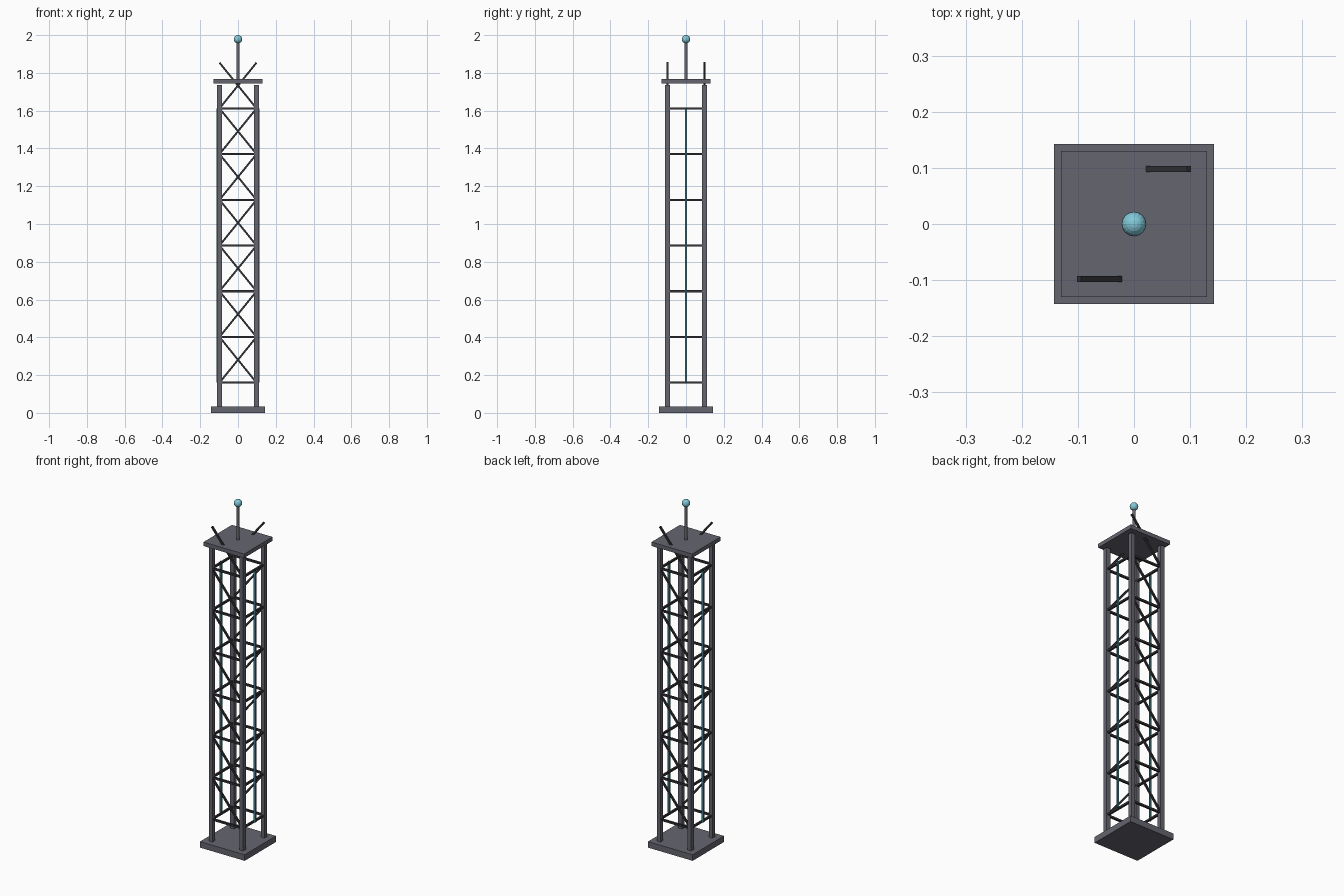
import bpy
from mathutils import Vector

if "Cube" in bpy.data.objects:
    bpy.data.objects.remove(bpy.data.objects["Cube"])


def material(name, rgb):
    m = bpy.data.materials.new(name)
    m.diffuse_color = (*rgb, 1)
    m.use_nodes = True
    m.node_tree.nodes["Principled BSDF"].inputs["Base Color"].default_value = m.diffuse_color
    return m


STEEL = material("steel", (0.13, 0.13, 0.16))
DARK = material("dark_steel", (0.035, 0.035, 0.04))
CABLE = material("cable_teal", (0.06, 0.2, 0.24))
LAMP = material("lamp_blue", (0.22, 0.58, 0.68))


def finish(name, mat):
    ob = bpy.context.object
    ob.name = name
    ob.data.materials.append(mat)
    return ob


def box(name, lo, hi, mat):
    lo, hi = Vector(lo), Vector(hi)
    bpy.ops.mesh.primitive_cube_add(size=1, location=(lo + hi) / 2)
    ob = finish(name, mat)
    ob.scale = hi - lo
    return ob


def beam(name, a, b, t, mat):
    # square bar between two points
    a, b = Vector(a), Vector(b)
    bpy.ops.mesh.primitive_cube_add(size=1, location=(a + b) / 2)
    ob = finish(name, mat)
    ob.scale = (t, t, (b - a).length)
    ob.rotation_euler = (b - a).to_track_quat('Z', 'Y').to_euler()
    return ob


R = 0.098           # leg offset from the axis
Z0, STEP = 0.16, 0.242
LEVELS = 7

# foot and top plates
box("base_plate", (-0.143, -0.143, 0), (0.143, 0.143, 0.035), STEEL)
box("top_plate", (-0.13, -0.13, 1.744), (0.13, 0.13, 1.767), STEEL)

# corner legs
for sx in (-1, 1):
    for sy in (-1, 1):
        beam("leg", (sx * R, sy * R, 0.035), (sx * R, sy * R, 1.735), 0.024, STEEL)

# horizontal rungs and one diagonal per level on front and back
for i in range(LEVELS):
    z = Z0 + i * STEP
    for s in (-1, 1):
        beam("rung_x", (-R, s * R, z), (R, s * R, z), 0.011, DARK)
        beam("rung_y", (s * R, -R, z), (s * R, R, z), 0.011, DARK)
        beam("diagonal_brace", (-s * R, s * R, z), (s * R, s * R, z + STEP), 0.010, DARK)

# side cables
for s in (-1, 1):
    beam("side_cable", (s * 0.109, 0, Z0), (s * 0.109, 0, Z0 + 6 * STEP), 0.010, CABLE)

# mast and beacon
bpy.ops.mesh.primitive_cylinder_add(vertices=12, radius=0.008, depth=0.215,
                                    location=(0, 0, 1.8625))
finish("mast", STEEL)
bpy.ops.mesh.primitive_uv_sphere_add(segments=16, ring_count=10, radius=0.022,
                                     location=(0, 0, 1.978))
finish("beacon", LAMP)
